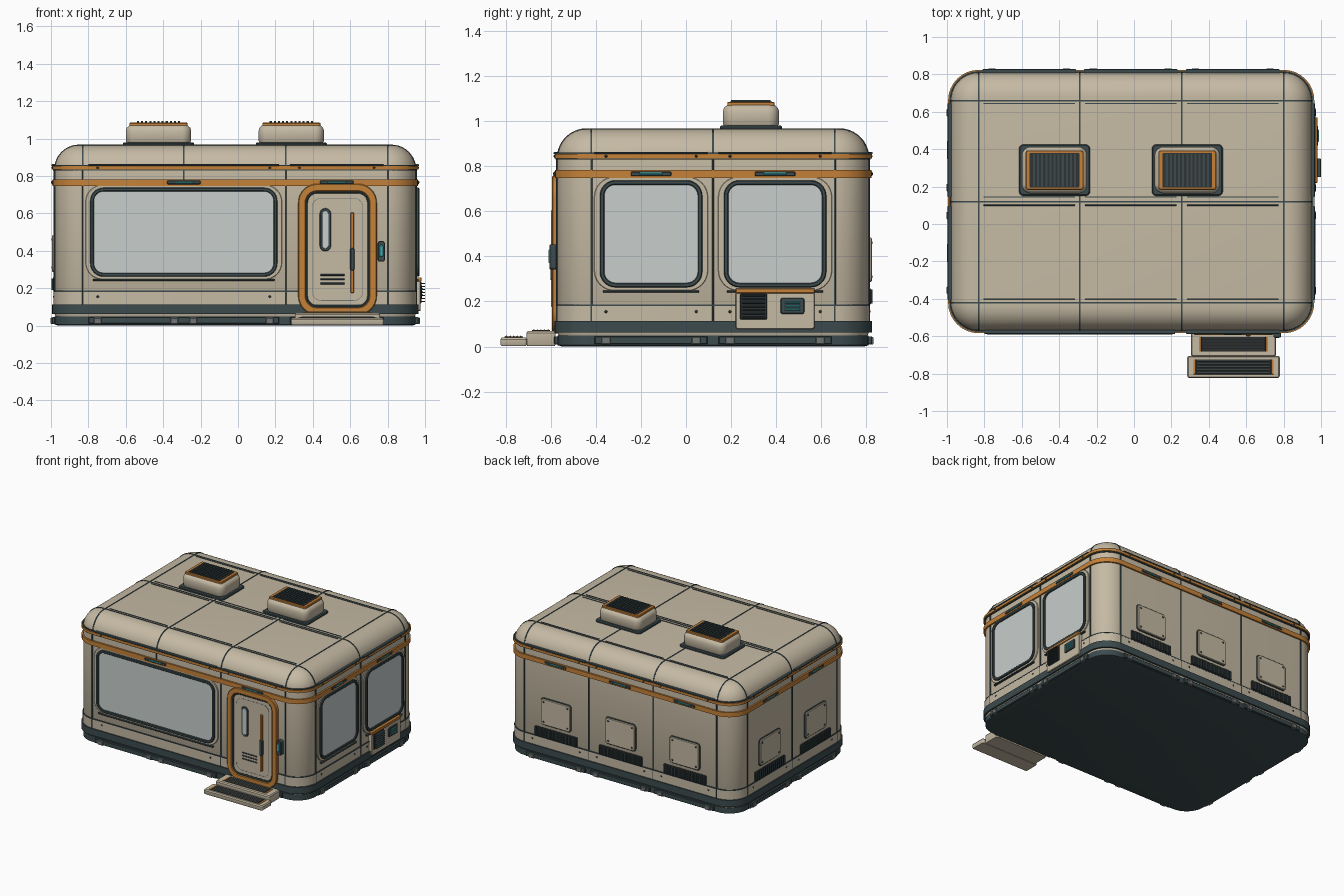
import bpy, bmesh
from math import cos, sin, pi, radians
from mathutils import Matrix, Vector

cube = bpy.data.objects.get("Cube")
if cube:
    bpy.data.objects.remove(cube, do_unlink=True)


def material(name, rgb):
    m = bpy.data.materials.new(name)
    m.use_nodes = True
    m.diffuse_color = (*rgb, 1)
    m.node_tree.nodes["Principled BSDF"].inputs["Base Color"].default_value = (*rgb, 1)
    return m


CREAM = material("cream shell", (0.56, 0.49, 0.37))
TEAL = material("dark teal trim", (0.045, 0.07, 0.075))
ORANGE = material("orange trim", (0.56, 0.22, 0.04))
GLASS = material("pale glass", (0.58, 0.62, 0.61))
CYAN = material("cyan light", (0.05, 0.4, 0.42))
CHAR = material("charcoal grille", (0.028, 0.033, 0.034))
STEEL = material("steel grey", (0.16, 0.18, 0.175))

# Cabin dimensions
CX, CY, HX, HY, R = -0.015, 0.12, 0.965, 0.69, 0.15
TOP, ROUND = 0.965, 0.13
parts = []


def outline(w, h, r, inset, seg):
    """Rounded rectangle, counter-clockwise."""
    rr = max(r - inset, 0.0005) if seg else 0
    pts = []
    for i, (sx, sy) in enumerate(((1, 1), (-1, 1), (-1, -1), (1, -1))):
        for k in range(seg + 1):
            a = pi / 2 * (i + (k / seg if seg else 0))
            pts.append((sx * (w / 2 - inset - rr) + rr * cos(a),
                        sy * (h / 2 - inset - rr) + rr * sin(a)))
    return pts


def loft(name, w, h, r, layers, mat, places, caps=True, seg=8):
    """Stack rounded rectangles given as (height, inset); one copy per matrix."""
    bm = bmesh.new()
    seg = seg if r else 0
    for place in places:
        loops = [[bm.verts.new(place @ Vector((x, y, z))) for x, y in outline(w, h, r, i, seg)]
                 for z, i in layers]
        n = len(loops[0])
        for a, b in zip(loops, loops[1:]):
            for k in range(n):
                j = (k + 1) % n
                bm.faces.new((a[k], a[j], b[j], b[k]))
        if caps:
            bm.faces.new(loops[0][::-1])
            bm.faces.new(loops[-1])
    mesh = bpy.data.meshes.new(name)
    bm.to_mesh(mesh)
    bm.free()
    mesh.materials.append(mat)
    ob = bpy.data.objects.new(name, mesh)
    bpy.context.collection.objects.link(ob)
    parts.append(ob)


def at(x, y, z=0):
    return Matrix.Translation((x, y, z))


def on(wall, u, z):
    """Frame on a wall: local x runs along it, local y is up, local z points out."""
    pos, turn = {"front": ((u, CY - HY), 0), "right": ((CX + HX, u), 90),
                 "back": ((u, CY + HY), 180), "left": ((CX - HX, u), 270)}[wall]
    return at(*pos, z) @ Matrix.Rotation(radians(turn), 4, "Z") @ Matrix.Rotation(pi / 2, 4, "X")


def plate(name, w, h, r, d, mat, places, base=-0.01):
    b = min(0.003, d * 0.3)
    loft(name, w, h, r, [(base, 0), (d - b, 0), (d, b)], mat, places)


def frame(name, w, h, r, t, d, mat, places):
    b = 0.004 if t > 0.01 else 0
    loft(name, w, h, r, [(0, 0), (d - b, 0), (d, b), (d, t - b), (d - b, t), (0, t)],
         mat, places, caps=False)


def belt(name, z0, z1, off, mat):
    loft(name, 2 * HX, 2 * HY, R, [(z0, 0), (z0, -off), (z1, -off), (z1, 0)], mat, [at(CX, CY)], caps=False)


# Shell with a rounded roof
arc = [(TOP - ROUND + ROUND * sin(a), ROUND * (1 - cos(a))) for a in [pi / 2 * k / 8 for k in range(9)]]
loft("shell", 2 * HX, 2 * HY, R, [(0.04, 0.01), (0.06, 0)] + arc, CREAM, [at(CX, CY)], seg=10)

# Base and belts
loft("base_skid", 2 * HX, 2 * HY, R, [(0, 0.02), (0.006, 0), (0.05, 0)], TEAL, [at(CX, CY)])
belt("base_belt", 0.062, 0.113, 0.014, TEAL)
belt("lower_wall_panel", 0.113, 0.18, 0.005, CREAM)
belt("lower_wall_line", 0.18, 0.187, 0.006, TEAL)
belt("window_belt", 0.747, 0.782, 0.012, ORANGE)
belt("eave_shadow", 0.829, 0.86, 0.008, TEAL)
belt("eave_belt", 0.835, 0.853, 0.014, ORANGE)

# Panel layout on each wall
BAYS = {"front": (-0.29, 0.528), "right": (-0.155, 0.395),
        "back": (-0.56, -0.018, 0.528), "left": (-0.155, 0.395)}
SEAMS = {"front": (-0.83, 0.255, 0.8), "right": (-0.42, 0.12, 0.66),
         "back": (-0.83, -0.29, 0.255, 0.8), "left": (-0.42, 0.12, 0.66)}
every = [(wall, u) for wall, bays in BAYS.items() for u in bays]

# Panel seams on walls and over the roof
plate("wall_seams", 0.009, 0.735, 0, 0.006, TEAL, [on(w, u, 0.48) for w, us in SEAMS.items() for u in us])
seam_h = 0.36
for name, wall, span, places in (
        ("roof_cross_seams", "right", HY, [(x, CY) for x in SEAMS["back"]]),
        ("roof_long_seams", "front", HX, [(CX, y) for y in SEAMS["right"]])):
    turn = on(wall, 0, 0).to_3x3().to_4x4()
    loft(name, 2 * span + 0.006, seam_h, ROUND + 0.003, [(-0.004, 0), (0.004, 0)], TEAL,
         [at(x, y, TOP + 0.003 - seam_h / 2) @ turn for x, y in places], seg=10)
plate("roof_lines", 0.49, 0.006, 0, 0.003, TEAL,
      [at(x, y, TOP) for x in BAYS["back"] for y in (0.645, 0.145, 0.1, -0.4)])

# Rails, skirts and clamps along each bay
for wall, u in every:
    wide = 1.02 if (wall, u) == ("front", -0.29) else 0.5
    plate("eave_rail", wide, 0.01, 0, 0.018, TEAL, [on(wall, u, 0.858)])
    plate("skirt_panel", wide, 0.035, 0, 0.015, TEAL, [on(wall, u, 0.028)])
    ends = [u - wide / 2 + 0.05, u + wide / 2 - 0.05]
    if wide > 1:
        ends += [u - 0.05, u + 0.05]
    plate("skirt_clamps", 0.04, 0.033, 0, 0.022, STEEL, [on(wall, e, 0.026) for e in ends])
    plate("wall_rivets", 0.012, 0.012, 0.005, 0.008, TEAL, [on(wall, e, 0.155) for e in ends[:2]])
    plate("eave_rivets", 0.012, 0.01, 0.004, 0.018, TEAL, [on(wall, e, 0.844) for e in ends[:2]])
    plate("belt_lamp_housing", 0.18, 0.02, 0.006, 0.017, TEAL, [on(wall, u, 0.766)])
    plate("belt_lamp", 0.1, 0.011, 0.004, 0.02, CYAN, [on(wall, u, 0.766)])

# Windows
for wall, u, w in (("front", -0.29, 1.0), ("right", -0.155, 0.455), ("right", 0.395, 0.455)):
    p = [on(wall, u, 0.5)]
    plate("window_surround", w + 0.05, 0.505, 0.09, 0.008, CREAM, p)
    frame("window_frame", w, 0.475, 0.07, 0.02, 0.02, TEAL, p)
    plate("window_glass", w - 0.03, 0.445, 0.056, 0.0105, GLASS, p)
    plate("window_sill", w - 0.03, 0.01, 0, 0.016, TEAL, [on(wall, u, 0.244)])

# Door
door = [on("front", 0.532, 0.408)]
frame("door_frame", 0.42, 0.7, 0.1, 0.04, 0.024, ORANGE, door)
frame("door_seal", 0.345, 0.625, 0.065, 0.013, 0.019, TEAL, door)
plate("door_panel", 0.33, 0.61, 0.06, 0.013, CREAM, door)
frame("door_groove", 0.275, 0.55, 0.05, 0.003, 0.0138, STEEL, door)
slot = [on("front", 0.467, 0.513)]
plate("door_window_rim", 0.06, 0.23, 0.03, 0.017, TEAL, slot)
plate("door_window", 0.038, 0.205, 0.019, 0.019, GLASS, slot)
plate("door_handle", 0.018, 0.43, 0.006, 0.028, ORANGE, [on("front", 0.611, 0.39)])
plate("handle_grip", 0.022, 0.12, 0.008, 0.032, TEAL, [on("front", 0.611, 0.355)])
plate("door_louvres", 0.13, 0.009, 0, 0.016, TEAL, [on("front", 0.505, z) for z in (0.225, 0.248, 0.271)])
plate("door_pad", 0.038, 0.11, 0.012, 0.036, TEAL, [on("front", 0.766, 0.397)])
plate("door_pad_screen", 0.022, 0.06, 0.006, 0.039, CYAN, [on("front", 0.766, 0.4)])

# Entrance steps
for name, w, d, y, z, tw in (("upper_step", 0.455, 0.13, -0.643, 0.068, 0.37),
                             ("lower_step", 0.495, 0.118, -0.764, 0.04, 0.43)):
    loft(name, w, d, 0.012, [(0.003, 0.004), (0.01, 0), (z - 0.008, 0), (z, 0.006)], CREAM, [at(0.532, y)])
    plate(name + "_tread_edge", tw, 0.08, 0, 0.003, ORANGE, [at(0.532, y, z)])
    plate(name + "_tread", tw - 0.024, 0.08, 0, 0.005, CHAR, [at(0.532, y, z)])
    plate(name + "_tread_ribs", tw - 0.04, 0.007, 0, 0.008, STEEL,
          [at(0.532, y + k * 0.016, z) for k in (-2, -1, 0, 1, 2)])

# Service hatches and vents on the back and left walls
plain = [(w, u) for w, u in every if w in ("back", "left")]
hatches = [on(w, u, 0.385) for w, u in plain]
plate("hatch_rim", 0.258, 0.208, 0.025, 0.006, TEAL, hatches)
plate("hatch_cover", 0.246, 0.196, 0.02, 0.014, CREAM, hatches)
plate("hatch_bolts", 0.014, 0.014, 0.006, 0.017, TEAL,
      [p @ at(sx * 0.1, sy * 0.075) for p in hatches for sx in (-1, 1) for sy in (-1, 1)])
vents = [on(w, u, 0.222) for w, u in plain]
plate("vent_panel", 0.36, 0.072, 0.008, 0.01, CHAR, vents)
plate("vent_fins", 0.01, 0.062, 0, 0.018, TEAL, [p @ at(0.024 * k, 0) for p in vents for k in range(-7, 8)])

# Service box under the rear side window
plate("service_box", 0.35, 0.165, 0.012, 0.026, CREAM, [on("right", 0.395, 0.16)])
plate("service_box_cap", 0.35, 0.022, 0.004, 0.032, ORANGE, [on("right", 0.395, 0.247)])
plate("service_grille", 0.12, 0.115, 0.006, 0.032, CHAR, [on("right", 0.3, 0.177)])
plate("service_grille_fins", 0.1, 0.007, 0, 0.05, TEAL,
      [on("right", 0.3, 0.177 + 0.016 * k) for k in range(-3, 4)])
plate("service_port", 0.105, 0.07, 0.008, 0.034, TEAL, [on("right", 0.472, 0.18)])
plate("service_port_lights", 0.065, 0.009, 0, 0.038, CYAN, [on("right", 0.472, z) for z in (0.164, 0.18, 0.196)])

# Roof ventilators
units = [at(x, 0.288) for x in (-0.425, 0.285)]
loft("ventilator_base", 0.38, 0.275, 0.025, [(0.96, 0), (0.974, 0), (0.98, 0.006)], TEAL, units)
loft("ventilator_body", 0.35, 0.25, 0.05,
     [(0.978, 0.006), (0.988, 0), (1.04, 0), (1.058, 0.005), (1.07, 0.018), (1.074, 0.03)], CREAM, units)
loft("ventilator_rim", 0.31, 0.21, 0.012, [(1.07, 0), (1.082, 0), (1.085, 0.004)], ORANGE, units)
loft("ventilator_grille", 0.265, 0.185, 0.006, [(1.08, 0), (1.087, 0)], CHAR, units)
loft("ventilator_fins", 0.011, 0.175, 0, [(1.085, 0), (1.094, 0)], TEAL,
     [u @ at(0.022 * k, 0) for u in units for k in range(-5, 6)])

# Smooth curved surfaces, keep creases sharp
for ob in parts:
    ob.select_set(True)
bpy.context.view_layer.objects.active = parts[0]
bpy.ops.object.shade_smooth_by_angle(angle=radians(32))
